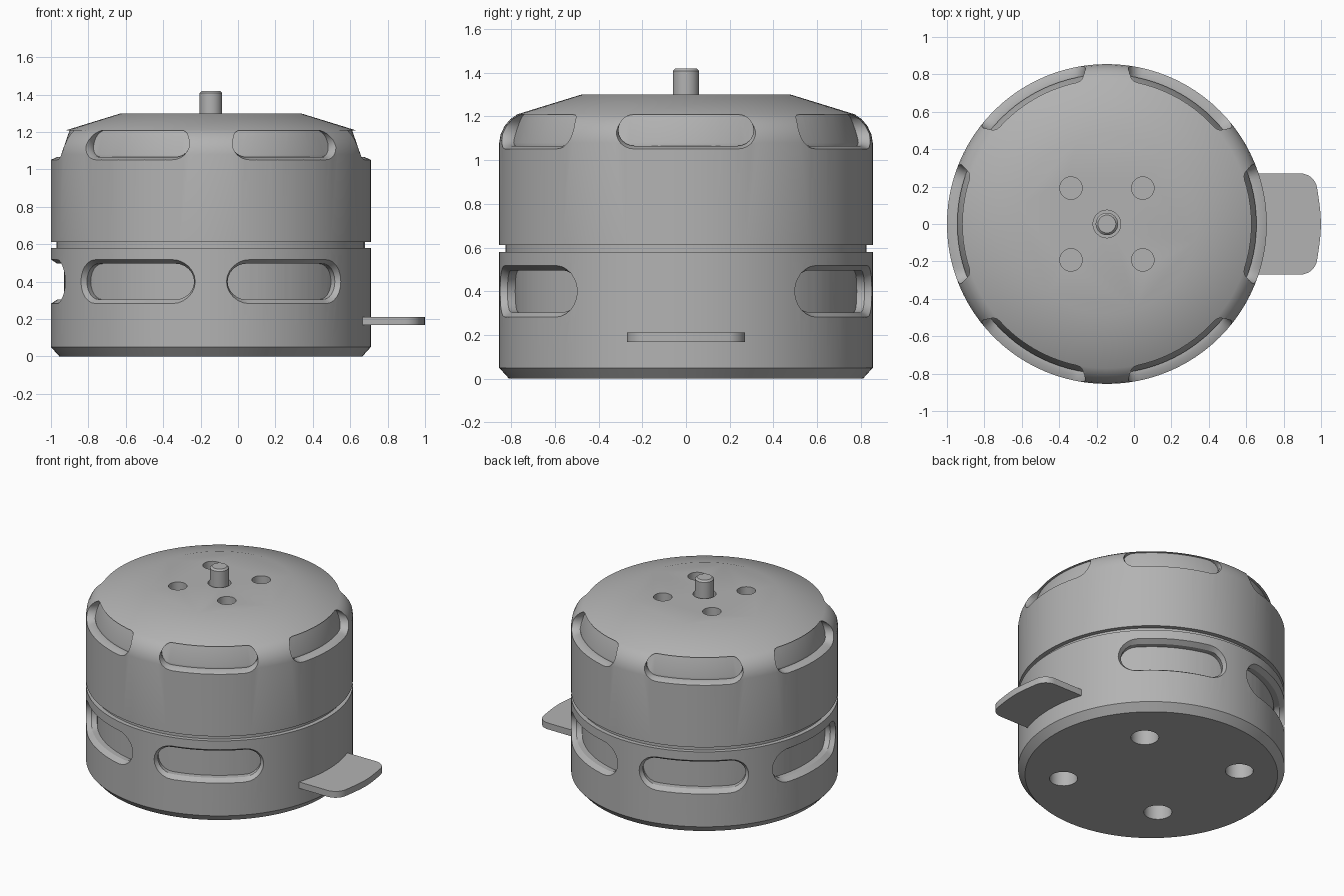
import bpy, bmesh
from math import sin, cos, pi, sqrt, radians

CX = -0.145      # axis of the round body
SEG = 96

if "Cube" in bpy.data.objects:
    bpy.data.objects.remove(bpy.data.objects["Cube"])

grey = bpy.data.materials.new("metal grey")
grey.use_nodes = True
colour = (0.45, 0.45, 0.45, 1)
grey.diffuse_color = colour
grey.node_tree.nodes["Principled BSDF"].inputs["Base Color"].default_value = colour


def make(name, bm):
    bmesh.ops.recalc_face_normals(bm, faces=bm.faces)
    mesh = bpy.data.meshes.new(name)
    bm.to_mesh(mesh)
    bm.free()
    mesh.materials.append(grey)
    obj = bpy.data.objects.new(name, mesh)
    bpy.context.collection.objects.link(obj)
    return obj


def loft(bm, rings):
    """Skin a list of equal closed rings and cap both ends."""
    rings = [[bm.verts.new(p) for p in ring] for ring in rings]
    for a, b in zip(rings, rings[1:]):
        for i in range(len(a)):
            j = (i + 1) % len(a)
            bm.faces.new((a[i], a[j], b[j], b[i]))
    bm.faces.new(rings[0][::-1])
    bm.faces.new(rings[-1])


def lathe(bm, profile, x=0.0, y=0.0, seg=SEG):
    loft(bm, [[(CX + x + r * cos(2 * pi * i / seg), y + r * sin(2 * pi * i / seg), z)
               for i in range(seg)] for r, z in profile])


def turned(name, profile, **kw):
    bm = bmesh.new()
    lathe(bm, profile, **kw)
    return make(name, bm)


def select_only(obj):
    bpy.ops.object.select_all(action='DESELECT')
    obj.select_set(True)
    bpy.context.view_layer.objects.active = obj


def subtract(target, cutter):
    cutter.hide_render = True
    mod = target.modifiers.new("cut", 'BOOLEAN')
    mod.operation = 'DIFFERENCE'
    mod.solver = 'EXACT'
    mod.object = cutter
    select_only(target)
    bpy.ops.object.modifier_apply(modifier=mod.name)
    bpy.data.objects.remove(cutter)


def smooth(obj, angle=28):
    select_only(obj)
    bpy.ops.object.shade_smooth_by_angle(angle=radians(angle))


def stadium(half, low, high):
    """Outline (t, z) of a slot with round ends."""
    r, mid, n = (high - low) / 2, (high + low) / 2, 12
    right = [(half - r + r * cos(a), mid + r * sin(a))
             for a in (pi * (i / n - 0.5) for i in range(n + 1))]
    top = [((half - r) * (1 - 2 * i / n), high) for i in range(1, n)]
    points = right + top
    return points + [(-t, 2 * mid - z) for t, z in points]


def slots(name, angles, half, low, high, flare):
    """Radial slot cutters that widen at the body surface."""
    inner = stadium(half - flare, low + flare, high - flare)
    outer = stadium(half, low, high)
    bm = bmesh.new()
    for deg in angles:
        a = radians(deg)

        def ring(outline, depth):
            return [(CX + depth(t) * cos(a) - t * sin(a),
                     depth(t) * sin(a) + t * cos(a), z) for t, z in outline]

        loft(bm, [ring(inner, lambda t: 0.6),
                  ring(inner, lambda t: sqrt(0.822 ** 2 - t * t)),
                  ring(outer, lambda t: sqrt(0.858 ** 2 - t * t)),
                  ring(outer, lambda t: 1.0)])
    return make(name, bm)


# Main housing: chamfered base, seam groove, rounded shoulder, conical cap
housing = turned("housing", [
    (0.81, 0), (0.855, 0.05), (0.855, 0.58), (0.825, 0.58), (0.825, 0.612),
    (0.855, 0.612), (0.855, 1.08), (0.848, 1.12), (0.83, 1.157),
    (0.805, 1.187), (0.772, 1.21), (0.48, 1.30)])

# Cooling slots with curved floors
lower = slots("lower_slot_cutter", range(60, 301, 60), 0.355, 0.28, 0.52, 0.024)
subtract(lower, turned("lower_floor", [(0.785, 0.2), (0.785, 0.6)]))
subtract(housing, lower)
upper = slots("upper_slot_cutter", range(0, 360, 60), 0.325, 1.05, 1.225, 0.016)
subtract(upper, turned("upper_floor", [(0.80, 1.0), (0.80, 1.08), (0.755, 1.21), (0.755, 1.25)]))
subtract(housing, upper)

# Screw holes above and below, and the shaft well
bm = bmesh.new()
for sx in (-1, 1):
    for sy in (-1, 1):
        lathe(bm, [(0.06, 1.2), (0.06, 1.4)], sx * 0.192, sy * 0.192, 32)
        d = 0.34 if sx == sy else 0.40
        lathe(bm, [(0.09, -0.1), (0.09, 0.12)], sx * d, sy * d, 32)
lathe(bm, [(0.074, 1.2), (0.074, 1.4)], seg=32)
subtract(housing, make("hole_cutter", bm))
smooth(housing)

# Shaft
smooth(turned("shaft", [(0.06, 1.18), (0.06, 1.408), (0.048, 1.42)], seg=32))

# Wire tab: flat plate with rounded corners and a slightly bowed end
side = [(0.55, 0.27), (0.89, 0.27)]
side += [(0.89 + 0.09 * sin(a), 0.18 + 0.09 * cos(a))
         for a in (radians(10 * i) for i in range(1, 9))]
side += [(0.99, 0.12), (0.997, 0.06)]
outline = side + [(1.0, 0)] + [(x, -y) for x, y in reversed(side)]
bm = bmesh.new()
loft(bm, [[(x, y, z) for x, y in outline] for z in (0.167, 0.212)])
smooth(make("wire_tab", bm))
